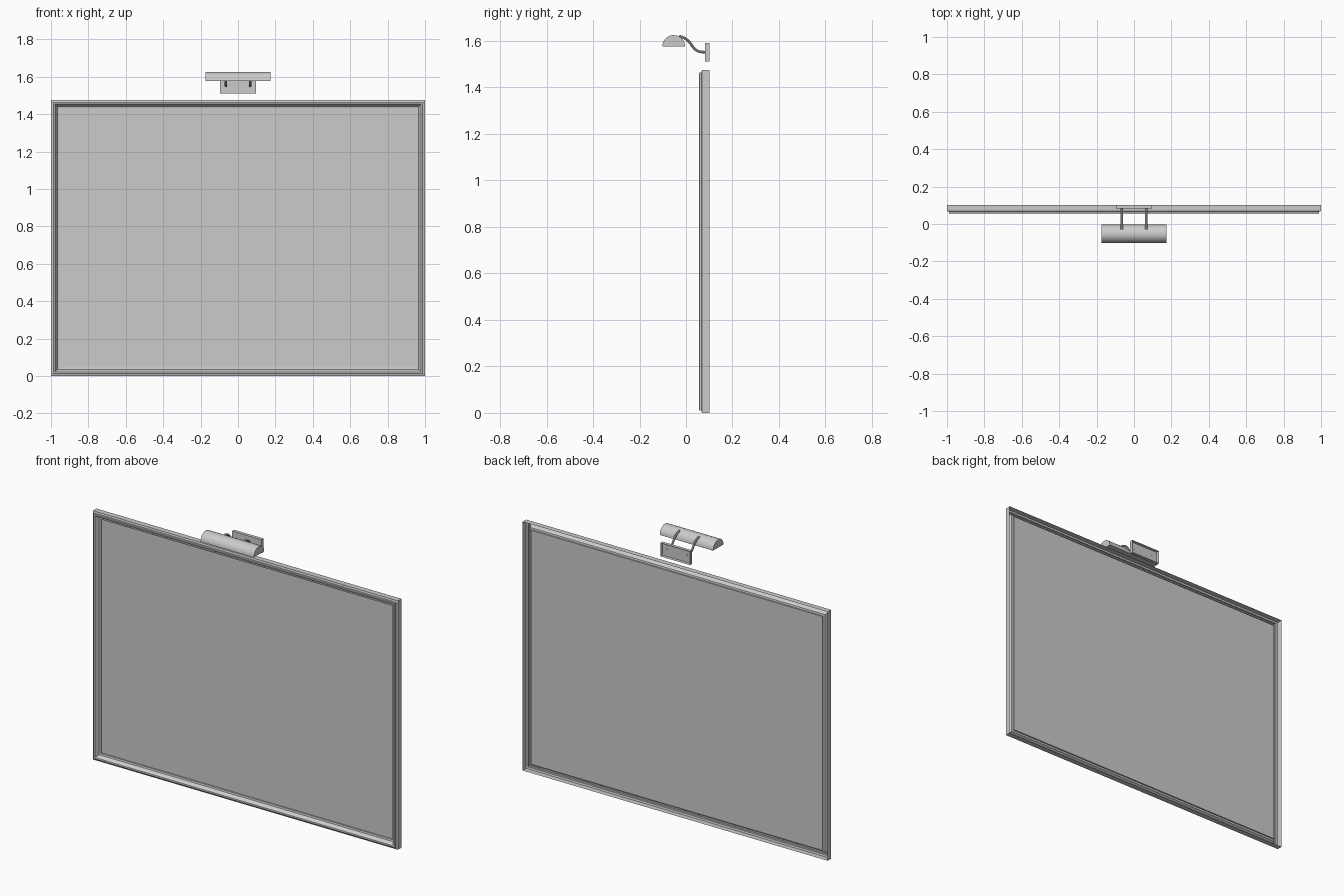
import bpy, bmesh, math
from mathutils import Vector

if "Cube" in bpy.data.objects:
    bpy.data.objects.remove(bpy.data.objects["Cube"])

W, H, BACK = 1.0, 1.475, 0.102


def make_object(name, bm, smooth=False):
    bmesh.ops.recalc_face_normals(bm, faces=bm.faces[:])
    mesh = bpy.data.meshes.new(name)
    bm.to_mesh(mesh)
    bm.free()
    ob = bpy.data.objects.new(name, mesh)
    bpy.context.collection.objects.link(ob)
    if smooth:
        bpy.ops.object.select_all(action='DESELECT')
        ob.select_set(True)
        bpy.context.view_layer.objects.active = ob
        bpy.ops.object.shade_smooth_by_angle(angle=math.radians(35))
    return ob


def bridge_rings(bm, rings):
    for a, b in zip(rings, rings[1:]):
        n = len(a)
        for i in range(n):
            j = (i + 1) % n
            bm.faces.new((a[i], a[j], b[j], b[i]))


def rectangle(bm, inset, y):
    x, lo, hi = W - inset, inset, H - inset
    return [bm.verts.new((sx, y, z)) for sx, z in ((-x, lo), (x, lo), (x, hi), (-x, hi))]


# Mitred moulding with an open back: (inset, y) profile
profile = [(0, BACK), (0, 0.069), (0.010, 0.066), (0.010, 0.059), (0.014, 0.056),
           (0.022, 0.057), (0.034, 0.078), (0.044, 0.080), (0.044, 0.088)]
bm = bmesh.new()
bridge_rings(bm, [rectangle(bm, d, y) for d, y in profile])
make_object("picture_frame", bm)

# Flat picture panel
bm = bmesh.new()
bm.faces.new(rectangle(bm, 0.044, 0.088))
panel = make_object("picture_panel", bm)
if panel.data.polygons[0].normal.y > 0:
    panel.data.flip_normals()

# Wall plate, a shallow box open at the back
bm = bmesh.new()
bmesh.ops.create_cube(bm, size=1)
for v in bm.verts:
    v.co = Vector((v.co.x * 0.194, 0.092 + v.co.y * 0.02, 1.551 + v.co.z * 0.08))
back = [f for f in bm.faces if f.calc_center_median().y > 0.1]
bmesh.ops.delete(bm, geom=back, context='FACES')
make_object("wall_plate", bm)

# Half-round lamp shade
bm = bmesh.new()
ends = []
for x in (-0.175, 0.175):
    ends.append([bm.verts.new((x, -0.053 - 0.049 * math.cos(math.pi * i / 16),
                               1.577 + 0.048 * math.sin(math.pi * i / 16)))
                 for i in range(17)])
bridge_rings(bm, ends)
for e in ends:
    bm.faces.new(e)
make_object("lamp_shade", bm, smooth=True)

# Two curved arms from plate to shade: (y, z) control points
knots = [(0.084, 1.551), (0.055, 1.555), (0.036, 1.567), (0.016, 1.593),
         (-0.004, 1.611), (-0.030, 1.621)]


def arm_path(steps=4):
    p = [Vector(k) for k in knots]
    p = [2 * p[0] - p[1]] + p + [2 * p[-1] - p[-2]]
    path = []
    for a, b, c, d in zip(p, p[1:], p[2:], p[3:]):
        for s in range(steps):
            t = s / steps
            path.append(0.5 * (2 * b + (c - a) * t + (2 * a - 5 * b + 4 * c - d) * t * t
                               + (3 * b - a - 3 * c + d) * t ** 3))
    return path + [p[-2]]


for name, x in (("left_arm", -0.065), ("right_arm", 0.065)):
    bm = bmesh.new()
    pts = arm_path()
    rings = []
    for i, p in enumerate(pts):
        t = (pts[min(i + 1, len(pts) - 1)] - pts[max(i - 1, 0)]).normalized()
        n = Vector((-t.y, t.x))
        ring = []
        for k in range(10):
            a = math.tau * k / 10
            q = p + n * 0.006 * math.sin(a)
            ring.append(bm.verts.new((x + 0.006 * math.cos(a), q.x, q.y)))
        rings.append(ring)
    bridge_rings(bm, rings)
    bm.faces.new(rings[0])
    bm.faces.new(rings[-1])
    make_object(name, bm, smooth=True)
